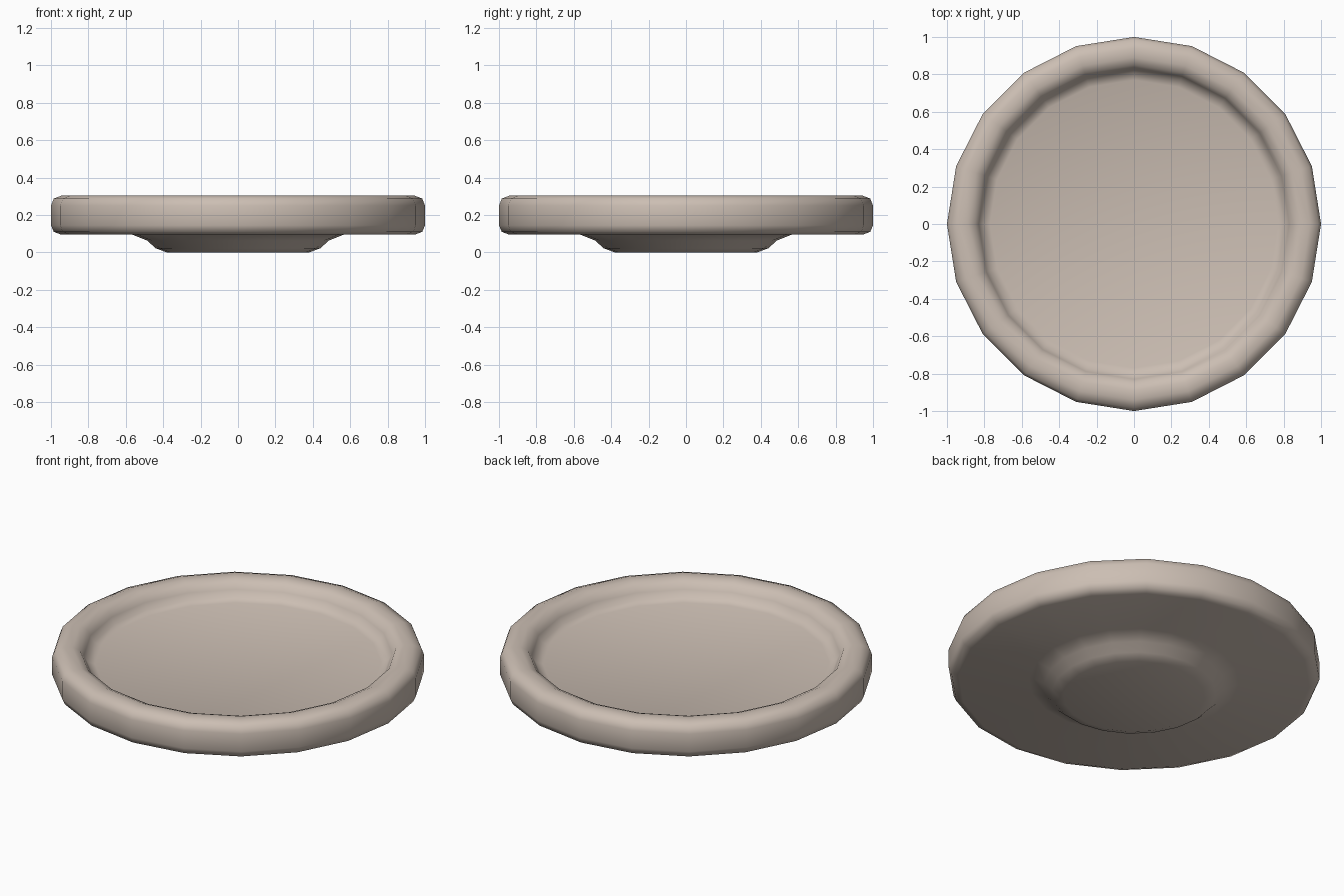
import bpy, bmesh, math

if "Cube" in bpy.data.objects:
    bpy.data.objects.remove(bpy.data.objects["Cube"])

SIDES = 20

# profile (radius, height) from underside centre, round the rim, to the dish floor
profile = [(0.38, 0.0), (0.44, 0.022), (0.485, 0.063), (0.565, 0.095),
           (0.945, 0.095), (0.985, 0.11), (1.0, 0.145), (1.0, 0.25),
           (0.985, 0.288), (0.94, 0.305), (0.89, 0.305), (0.85, 0.288),
           (0.83, 0.255), (0.81, 0.22), (0.77, 0.205)]

clay = bpy.data.materials.new("pale clay")
clay.diffuse_color = (0.60, 0.515, 0.45, 1)
clay.use_nodes = True
clay.node_tree.nodes["Principled BSDF"].inputs["Base Color"].default_value = clay.diffuse_color

# lathe the dish
bm = bmesh.new()
rings = [[bm.verts.new((r * math.cos(2 * math.pi * i / SIDES),
                        r * math.sin(2 * math.pi * i / SIDES), z))
          for i in range(SIDES)] for r, z in profile]
for a, b in zip(rings, rings[1:]):
    for i in range(SIDES):
        j = (i + 1) % SIDES
        bm.faces.new((a[i], a[j], b[j], b[i]))
bm.faces.new(rings[0][::-1])   # foot base
bm.faces.new(rings[-1])        # dish floor
bmesh.ops.recalc_face_normals(bm, faces=bm.faces)

mesh = bpy.data.meshes.new("dish")
bm.to_mesh(mesh)
bm.free()
mesh.materials.append(clay)
dish = bpy.data.objects.new("dish", mesh)
bpy.context.collection.objects.link(dish)

# smooth shading
for p in mesh.polygons:
    p.use_smooth = True
